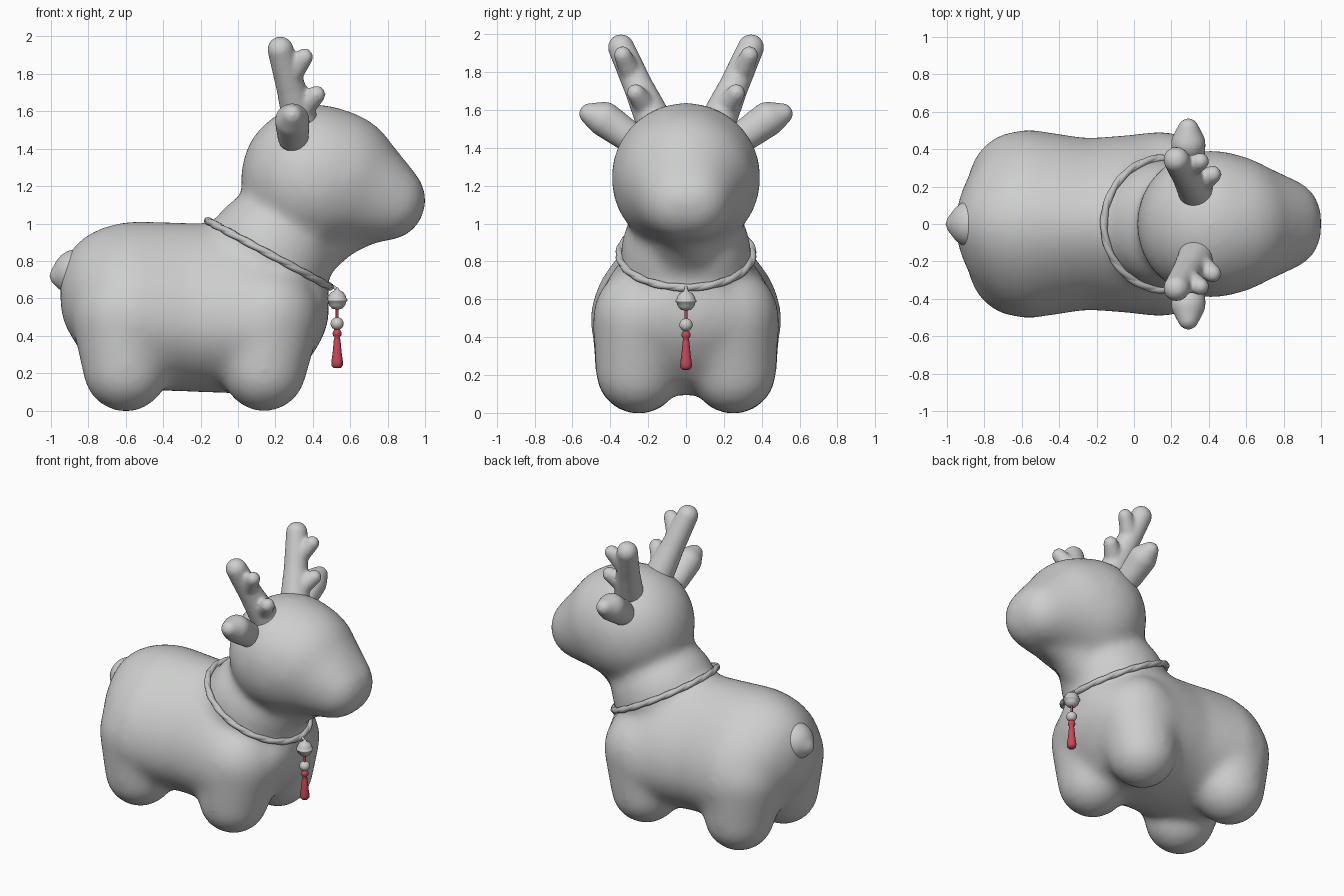
import bpy, bmesh
from math import sin, cos, pi
from mathutils import Vector, Matrix

cube = bpy.data.objects.get("Cube")
if cube:
    bpy.data.objects.remove(cube, do_unlink=True)


def material(name, color):
    mat = bpy.data.materials.new(name)
    mat.use_nodes = True
    mat.diffuse_color = (*color, 1)
    mat.node_tree.nodes["Principled BSDF"].inputs["Base Color"].default_value = (*color, 1)
    return mat


BODY = material("soft grey", (0.61, 0.62, 0.61))
CORD = material("cord grey", (0.54, 0.55, 0.54))
METAL = material("pale grey", (0.61, 0.61, 0.59))
RED = material("tassel red", (0.58, 0.065, 0.09))


def finish(name, bm, mat):
    bmesh.ops.recalc_face_normals(bm, faces=bm.faces)
    for face in bm.faces:
        face.smooth = True
    mesh = bpy.data.meshes.new(name)
    bm.to_mesh(mesh)
    bm.free()
    mesh.materials.append(mat)
    obj = bpy.data.objects.new(name, mesh)
    bpy.context.collection.objects.link(obj)
    return obj


def fuse(obj, voxel, rounds):
    """Melt overlapping volumes into one soft skin."""
    remesh = obj.modifiers.new("fuse", 'REMESH')
    remesh.mode = 'VOXEL'
    remesh.voxel_size = voxel
    remesh.use_smooth_shade = True
    smooth = obj.modifiers.new("soften", 'SMOOTH')
    smooth.factor = 0.5
    smooth.iterations = rounds


def limb(bm, points, side=1, steps=8):
    """Chain of balls swept through (x, y, z, radius) points."""
    for a, b in zip(points, points[1:]):
        for i in range(steps + 1):
            x, y, z, r = Vector(a).lerp(Vector(b), i / steps)
            bmesh.ops.create_icosphere(bm, subdivisions=3, radius=r,
                                       matrix=Matrix.Translation((x, y * side, z)))


def loft(bm, stations, sides=40, waist=0.42, taper=0.18):
    """Egg-shaped rings along x, narrowing upwards: (x, half width, bottom, top)."""
    rings = []
    for x, w, low, high in stations:
        ring = []
        mid = low + (high - low) * waist
        for k in range(sides):
            a = 2 * pi * k / sides
            rise = max(sin(a), 0)
            reach = high - mid if rise else mid - low
            ring.append(bm.verts.new((x, w * cos(a) * (1 - taper * rise * rise),
                                      mid + reach * sin(a))))
        rings.append(ring)
    for r0, r1 in zip(rings, rings[1:]):
        for k in range(sides):
            n = (k + 1) % sides
            bm.faces.new((r0[k], r0[n], r1[n], r1[k]))
    bm.faces.new(rings[0])
    bm.faces.new(rings[-1])


def lathe(name, profile, mat, x, sides=24):
    """Turn a (radius, z) profile about a vertical axis."""
    bm = bmesh.new()
    verts = [bm.verts.new((r, 0, z)) for r, z in profile]
    edges = [bm.edges.new(pair) for pair in zip(verts, verts[1:])]
    bmesh.ops.spin(bm, geom=verts + edges, cent=(0, 0, 0), axis=(0, 0, 1),
                   angle=2 * pi, steps=sides)
    bmesh.ops.remove_doubles(bm, verts=bm.verts, dist=0.0002)
    obj = finish(name, bm, mat)
    obj.location.x = x


def cord(name, points, radius, mat, closed=False):
    curve = bpy.data.curves.new(name, 'CURVE')
    curve.dimensions = '3D'
    curve.bevel_depth = radius
    curve.bevel_resolution = 3
    curve.use_fill_caps = True
    line = curve.splines.new('POLY')
    line.points.add(len(points) - 1)
    for point, co in zip(line.points, points):
        point.co = (*co, 1)
    line.use_cyclic_u = closed
    line.use_smooth = True
    curve.materials.append(mat)
    bpy.context.collection.objects.link(bpy.data.objects.new(name, curve))


# Torso, legs, neck and head in one soft skin
bm = bmesh.new()
loft(bm, [(-0.95, 0.08, 0.54, 0.74), (-0.925, 0.17, 0.45, 0.81), (-0.87, 0.29, 0.36, 0.89),
          (-0.8, 0.39, 0.25, 0.945), (-0.7, 0.47, 0.16, 0.99), (-0.57, 0.51, 0.11, 1.015),
          (-0.25, 0.46, 0.1, 1.005), (0, 0.48, 0.09, 0.995), (0.14, 0.5, 0.1, 0.93),
          (0.28, 0.42, 0.17, 0.84), (0.38, 0.34, 0.27, 0.77), (0.45, 0.25, 0.38, 0.72),
          (0.485, 0.12, 0.48, 0.67)])
for side in (1, -1):
    limb(bm, [(-0.6, 0.25, 0.22, 0.232), (-0.6, 0.21, 0.5, 0.292)], side)
    limb(bm, [(0.14, 0.25, 0.22, 0.23), (0.16, 0.21, 0.5, 0.285)], side)
    # Broad muzzle
    limb(bm, [(0.5, 0, 1.24, 0.37), (0.79, 0.035, 1.123, 0.217)], side)
# Neck, throat and skull
limb(bm, [(0.17, 0, 0.84, 0.35), (0.29, 0, 1.0, 0.275), (0.39, 0, 1.2, 0.33)])
limb(bm, [(0.41, 0, 0.9, 0.185), (0.52, 0, 0.985, 0.175), (0.68, 0, 1.02, 0.14)])
limb(bm, [(0.41, 0, 1.243, 0.4), (0.5, 0, 1.24, 0.375)])
fuse(finish("body_and_head", bm, BODY), 0.02, 45)

# Tail
bm = bmesh.new()
limb(bm, [(-0.86, 0, 0.735, 0.13), (-0.948, 0, 0.72, 0.06)])
fuse(finish("tail", bm, BODY), 0.012, 6)

# Ears and antlers
for side, label in ((1, "left"), (-1, "right")):
    bm = bmesh.new()
    limb(bm, [(0.295, 0.31, 1.465, 0.085), (0.29, 0.43, 1.55, 0.094),
              (0.29, 0.51, 1.58, 0.056)], side)
    fuse(finish(label + "_ear", bm, BODY), 0.012, 8)
    bm = bmesh.new()
    limb(bm, [(0.34, 0.16, 1.52, 0.1), (0.285, 0.25, 1.72, 0.08),
              (0.227, 0.343, 1.93, 0.071)], side)
    limb(bm, [(0.27, 0.28, 1.77, 0.062), (0.355, 0.335, 1.89, 0.048)], side)
    limb(bm, [(0.33, 0.2, 1.6, 0.068), (0.42, 0.265, 1.69, 0.049)], side)
    fuse(finish(label + "_antler", bm, BODY), 0.012, 9)

# Lightly twisted collar in a tilted plane
center = Vector((0.165, 0, 0.838))
along = Vector((0.88, 0, -0.475)).normalized()
across = Vector((0, 1, 0))
normal = along.cross(across)
for strand in range(2):
    path = []
    for i in range(160):
        a = 2 * pi * i / 160
        twist = 9 * a + strand * pi
        out = along * cos(a) + across * sin(a)
        path.append(center + along * 0.37 * cos(a) + across * 0.352 * sin(a)
                    + out * 0.004 * cos(twist) + normal * 0.004 * sin(twist))
    cord(f"collar_strand_{strand + 1}", path, 0.018, CORD, closed=True)

# Hanging bell, bead and tassel
hang = 0.53
cord("bell_loop", [(0.49, 0, 0.665), (0.515, 0, 0.66), (hang, 0, 0.64)], 0.009, METAL)
lathe("bell", [(0, 0.66), (0.008, 0.655), (0.014, 0.642), (0.034, 0.632), (0.047, 0.612),
               (0.05, 0.597), (0.055, 0.594), (0.055, 0.586), (0.049, 0.583),
               (0.043, 0.563), (0.027, 0.545), (0, 0.539)], METAL, hang)
cord("hanging_cord", [(hang, 0, 0.55), (hang, 0, 0.42)], 0.008, RED)
lathe("bead", [(0.035 * sin(pi * i / 12), 0.465 + 0.034 * cos(pi * i / 12))
               for i in range(13)], METAL, hang)
lathe("tassel", [(0, 0.435), (0.016, 0.432), (0.025, 0.415), (0.022, 0.4), (0.014, 0.392),
                 (0.018, 0.375), (0.024, 0.31), (0.031, 0.26), (0.03, 0.24),
                 (0.02, 0.229), (0, 0.226)], RED, hang)
